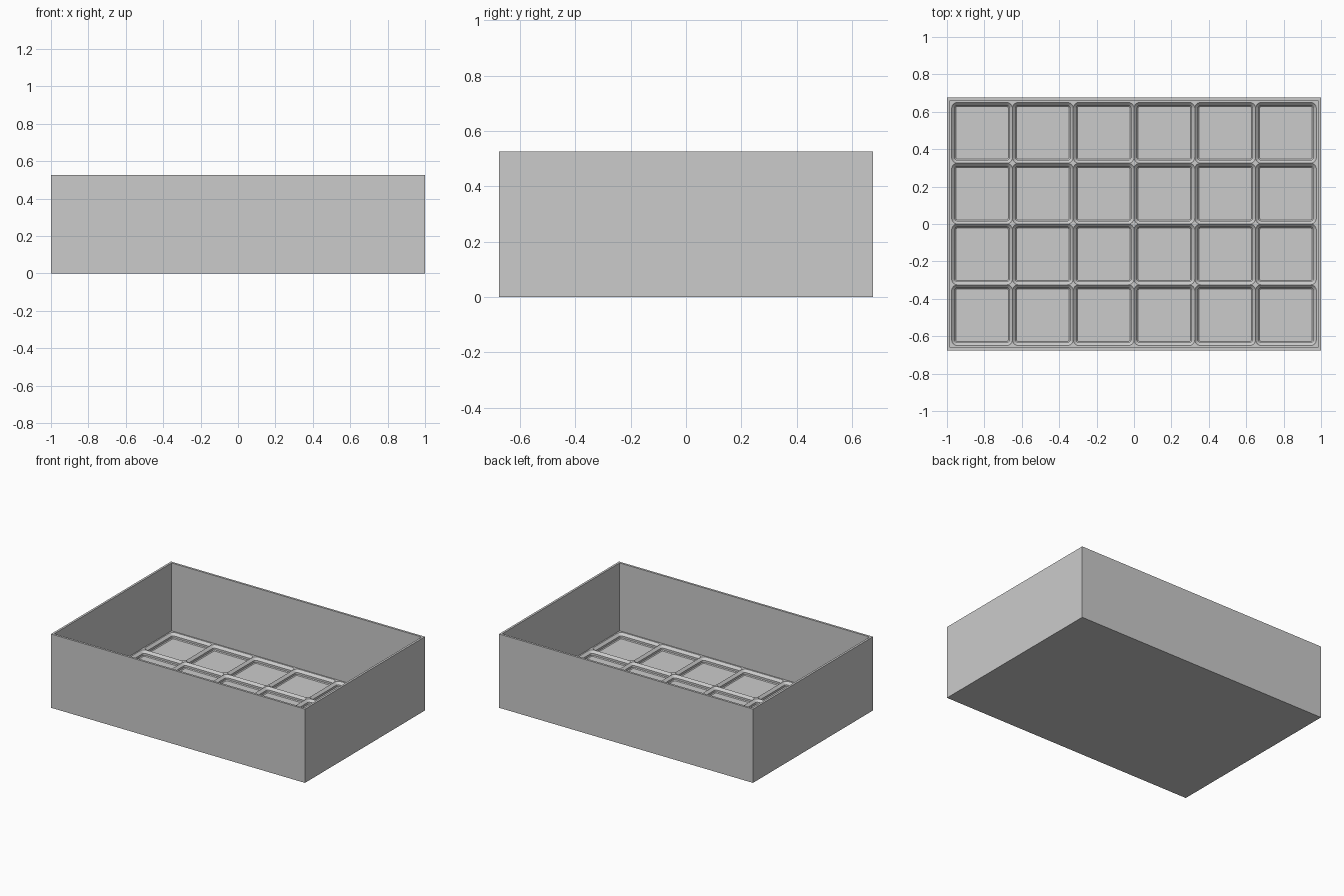
import bpy
import bmesh
from math import cos, sin, pi

cube = bpy.data.objects.get("Cube")
if cube:
    bpy.data.objects.remove(cube, do_unlink=True)

LENGTH, WIDTH, HEIGHT = 2.0, 1.35, 0.525
COLS, ROWS, PITCH = 6, 4, 0.325
WALL = 0.0155
GRID_TOP = 0.042
ARC = 6

grey = bpy.data.materials.new("plain grey")
grey.use_nodes = True
colour = (0.6, 0.6, 0.6, 1.0)
grey.diffuse_color = colour
grey.node_tree.nodes["Principled BSDF"].inputs["Base Color"].default_value = colour


def rounded_rect(w, d, r, z):
    """Counter-clockwise outline; a zero radius gives a plain rectangle."""
    if r == 0:
        return [(sx * w / 2, sy * d / 2, z)
                for sx, sy in ((1, 1), (-1, 1), (-1, -1), (1, -1))]
    points = []
    for k, (sx, sy) in enumerate(((1, 1), (-1, 1), (-1, -1), (1, -1))):
        for i in range(ARC + 1):
            a = (k + i / ARC) * pi / 2
            points.append((sx * (w / 2 - r) + r * cos(a),
                           sy * (d / 2 - r) + r * sin(a), z))
    return points


def loft(bm, outlines):
    """Join successive outlines with quads and return their vertex rings."""
    rings = [[bm.verts.new(p) for p in outline] for outline in outlines]
    for a, b in zip(rings, rings[1:]):
        n = len(a)
        for i in range(n):
            j = (i + 1) % n
            bm.faces.new((a[i], a[j], b[j], b[i]))
    return rings


def make_mesh(name, bm):
    mesh = bpy.data.meshes.new(name)
    bm.to_mesh(mesh)
    bm.free()
    mesh.materials.append(grey)
    return mesh


def add_object(name, mesh, location=(0, 0, 0)):
    obj = bpy.data.objects.new(name, mesh)
    obj.location = location
    bpy.context.collection.objects.link(obj)
    return obj


# Outer shell: base, walls, rim and the narrow ledge around the grid
bm = bmesh.new()
inner_l, inner_w = LENGTH - 2 * WALL, WIDTH - 2 * WALL
shell = loft(bm, [
    rounded_rect(LENGTH, WIDTH, 0, 0),
    rounded_rect(LENGTH, WIDTH, 0, HEIGHT),
    rounded_rect(inner_l, inner_w, 0, HEIGHT),
    rounded_rect(inner_l, inner_w, 0, GRID_TOP),
    rounded_rect(COLS * PITCH, ROWS * PITCH, 0, GRID_TOP),
])
bm.faces.new(reversed(shell[0]))
add_object("box_shell", make_mesh("box_shell", bm))

# One stepped pocket: chamfer, upright wall, small chamfer, floor
bm = bmesh.new()
steps = [(0, 0), (0.0166, 0.0166), (0.0166, 0.0305), (0.022, 0.036)]
rings = loft(bm, [rounded_rect(PITCH - 2 * inset, PITCH - 2 * inset,
                               0.031 - inset, GRID_TOP - drop)
                  for inset, drop in steps])
bm.faces.new(rings[-1])

# Flat corner pieces that square off the rounded pocket mouth
for k, p in enumerate(rounded_rect(PITCH, PITCH, 0, GRID_TOP)):
    corner = bm.verts.new(p)
    start = k * (ARC + 1)
    for i in range(start, start + ARC):
        bm.faces.new((corner, rings[0][i + 1], rings[0][i]))
bmesh.ops.recalc_face_normals(bm, faces=bm.faces)
bm.faces.ensure_lookup_table()
floor = max(bm.faces, key=lambda f: f.calc_area())
if floor.normal.z < 0:
    bmesh.ops.reverse_faces(bm, faces=bm.faces)
pocket_mesh = make_mesh("pocket", bm)

# Grid of pockets sharing the same mesh
for row in range(ROWS):
    for col in range(COLS):
        x = (col - (COLS - 1) / 2) * PITCH
        y = (row - (ROWS - 1) / 2) * PITCH
        pocket = add_object(f"pocket_{row + 1}_{col + 1}", pocket_mesh, (x, y, 0))

# Smooth only the rounded pocket corners
bpy.ops.object.select_all(action="DESELECT")
pocket.select_set(True)
bpy.context.view_layer.objects.active = pocket
bpy.ops.object.shade_smooth_by_angle(angle=pi / 6)
